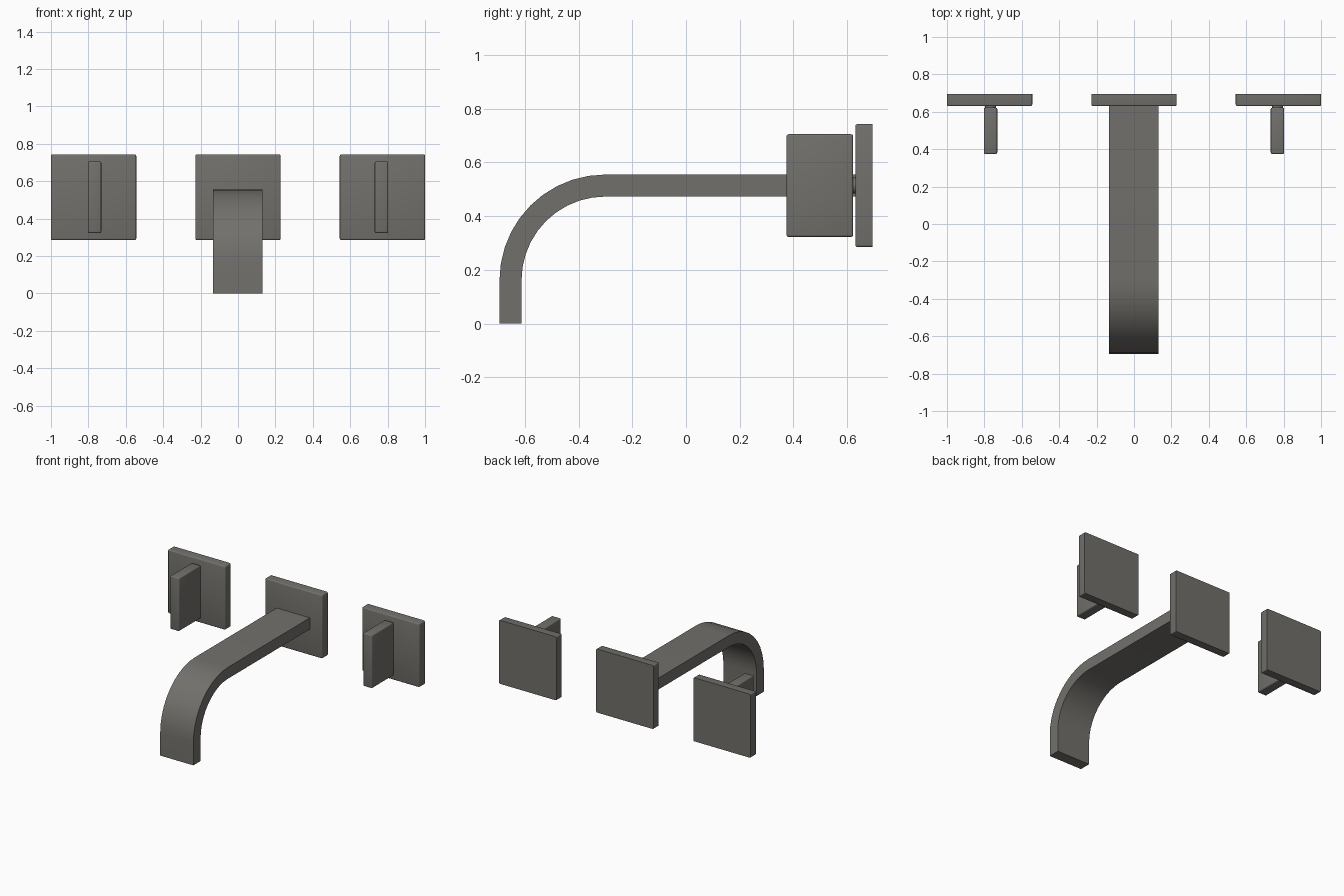
import bpy, bmesh, math

cube = bpy.data.objects.get("Cube")
if cube:
    bpy.data.objects.remove(cube, do_unlink=True)

metal = bpy.data.materials.new("dark_warm_grey_metal")
metal.use_nodes = True
colour = (0.17, 0.163, 0.148, 1)
metal.diffuse_color = colour
metal.node_tree.nodes["Principled BSDF"].inputs["Base Color"].default_value = colour

MID_Z = 0.514
WALL_Y = 0.694


def finish(bm, name):
    bmesh.ops.recalc_face_normals(bm, faces=bm.faces)
    mesh = bpy.data.meshes.new(name)
    bm.to_mesh(mesh)
    bm.free()
    mesh.materials.append(metal)
    obj = bpy.data.objects.new(name, mesh)
    bpy.context.collection.objects.link(obj)
    bpy.ops.object.select_all(action="DESELECT")
    obj.select_set(True)
    bpy.context.view_layer.objects.active = obj
    bpy.ops.object.shade_smooth_by_angle(angle=math.radians(35))
    return obj


def rounded_box(name, centre, size, radius, flat_back=False):
    bm = bmesh.new()
    bmesh.ops.create_cube(bm, size=1)
    for v in bm.verts:
        v.co = [c + p * s for c, p, s in zip(centre, v.co, size)]
    edges = [e for e in bm.edges
             if not (flat_back and all(v.co.y > centre[1] for v in e.verts))]
    bmesh.ops.bevel(bm, geom=edges, offset=radius, segments=3,
                    profile=0.5, affect="EDGES")
    return finish(bm, name)


def wall_plate(name, x):
    depth = 0.064
    rounded_box(name, (x, WALL_Y - depth / 2, MID_Z), (0.456, depth, 0.457),
                0.008, flat_back=True)


# Square wall plates, blade handles and their short round stems
wall_plate("spout_wall_plate", 0)
for side, x in (("left", 0.772), ("right", -0.772)):
    wall_plate(side + "_wall_plate", x)
    blade_x = x - math.copysign(0.005, x)
    rounded_box(side + "_handle", (blade_x, 0.498, MID_Z),
                (0.072, 0.248, 0.382), 0.008)
    bm = bmesh.new()
    bmesh.ops.create_cone(bm, cap_ends=True, segments=24,
                          radius1=0.03, radius2=0.03, depth=0.04)
    for v in bm.verts:
        px, py, pz = v.co
        v.co = (blade_x + px, 0.625 + pz, MID_Z + py)
    finish(bm, side + "_handle_stem")

# Flat spout: straight run from the wall, quarter bend, short drop
OUTER, THICK, STEPS = 0.393, 0.082, 10
bend_y, bend_z = -0.694 + OUTER, 0.555 - OUTER


def spout_edge(radius):
    points = [(0.64, bend_z + radius)]
    for i in range(STEPS + 1):
        a = math.pi / 2 * (1 + i / STEPS)
        points.append((bend_y + radius * math.cos(a), bend_z + radius * math.sin(a)))
    return points + [(bend_y - radius, 0)]


outer, inner = spout_edge(OUTER), spout_edge(OUTER - THICK)
bm = bmesh.new()
rings = []
for (oy, oz), (iy, iz) in zip(outer, inner):
    rings.append([bm.verts.new(p) for p in (
        (-0.133, oy, oz), (0.131, oy, oz), (0.131, iy, iz), (-0.133, iy, iz))])
for a, b in zip(rings, rings[1:]):
    for i in range(4):
        j = (i + 1) % 4
        bm.faces.new((a[i], a[j], b[j], b[i]))
bm.faces.new(rings[0])
bm.faces.new(rings[-1])
finish(bm, "spout")
